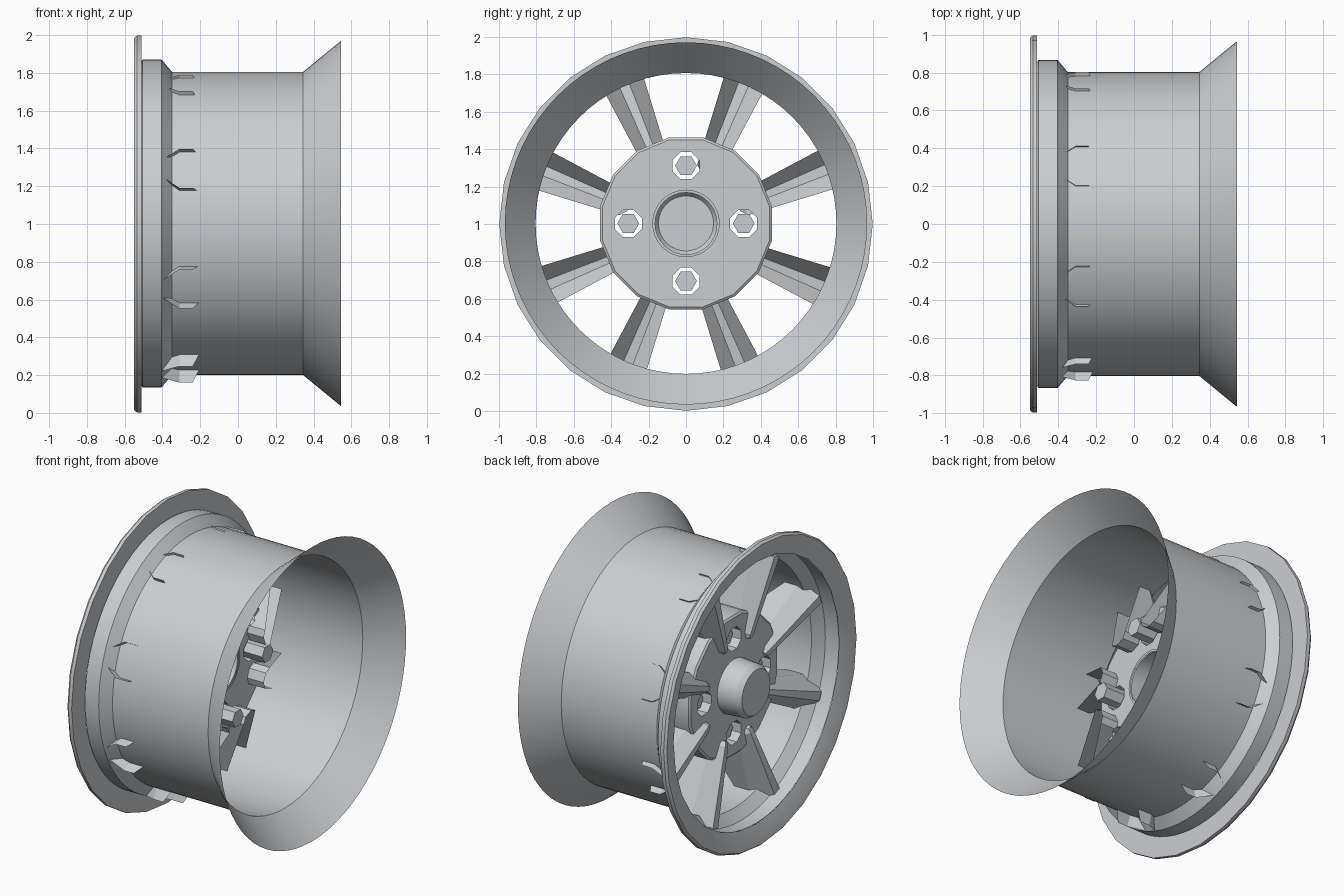
import bpy, bmesh
from math import cos, sin, pi, radians

cube = bpy.data.objects.get("Cube")
if cube:
    bpy.data.objects.remove(cube, do_unlink=True)

CENTRE_Z = 1.003

metal = bpy.data.materials.new("light_grey_metal")
metal.use_nodes = True
metal.diffuse_color = (0.6, 0.62, 0.64, 1)
metal.node_tree.nodes["Principled BSDF"].inputs["Base Color"].default_value = metal.diffuse_color


def finish(name, bm, angle=30, normals=True):
    """Turn a bmesh into a shaded object."""
    if normals:
        bmesh.ops.recalc_face_normals(bm, faces=bm.faces)
    mesh = bpy.data.meshes.new(name)
    bm.to_mesh(mesh)
    bm.free()
    obj = bpy.data.objects.new(name, mesh)
    bpy.context.collection.objects.link(obj)
    mesh.materials.append(metal)
    bpy.ops.object.select_all(action='DESELECT')
    obj.select_set(True)
    bpy.context.view_layer.objects.active = obj
    bpy.ops.object.shade_smooth_by_angle(angle=radians(angle))
    return obj


def ring(bm, x, r, sides, y=0, z=CENTRE_Z, turn=0):
    return [bm.verts.new((x, y + r * cos(2 * pi * i / sides + turn),
                          z + r * sin(2 * pi * i / sides + turn))) for i in range(sides)]


def bridge(bm, a, b):
    n = len(a)
    for i in range(n):
        bm.faces.new((a[i], a[(i + 1) % n], b[(i + 1) % n], b[i]))


def lathe(bm, profile, sides, cap_start=False, cap_end=False, loop=False, **place):
    """Revolve (x, radius) points about an axis parallel to x."""
    rings = [ring(bm, x, r, sides, **place) for x, r in profile]
    for a, b in zip(rings, rings[1:]):
        bridge(bm, a, b)
    if loop:
        bridge(bm, rings[-1], rings[0])
    if cap_start:
        bm.faces.new(rings[0])
    if cap_end:
        bm.faces.new(rings[-1])


# Barrel with stepped outer seat and flared inner end
bm = bmesh.new()
lathe(bm, [(-.51, .86), (-.505, .868), (-.405, .868), (-.35, .803),
           (.345, .803), (.545, .967)], 72)
finish("barrel", bm, 20)

# Outer lip
bm = bmesh.new()
lathe(bm, [(-.512, .86), (-.545, .955), (-.55, .985), (-.535, .997), (-.512, .997)],
      28, loop=True, z=1.0)
finish("outer_lip", bm, 20)

# Four bolt positions around the hub
bolts = [(.308 * cos(k * pi / 2), CENTRE_Z + .308 * sin(k * pi / 2)) for k in range(4)]

# Hub block with octagonal bolt holes and a centre bore
bm = bmesh.new()
lathe(bm, [(-.35, .455), (-.34, .468), (-.13, .468), (-.12, .455)], 16,
      cap_start=True, cap_end=True, turn=pi / 16)
hub = finish("hub_block", bm)

bm = bmesh.new()
for y, z in bolts:
    lathe(bm, [(-.6, .078), (.2, .078)], 8, cap_start=True, cap_end=True, y=y, z=z, turn=pi / 8)
lathe(bm, [(-.6, .168), (.2, .168)], 32, cap_start=True, cap_end=True)
cutter = finish("hub_cutter", bm)
cutter.hide_render = True

cut = hub.modifiers.new("holes", 'BOOLEAN')
cut.operation = 'DIFFERENCE'
cut.solver = 'EXACT'
cut.object = cutter
bpy.ops.object.select_all(action='DESELECT')
hub.select_set(True)
bpy.context.view_layer.objects.active = hub
bpy.ops.object.modifier_apply(modifier=cut.name)
bpy.data.objects.remove(cutter, do_unlink=True)
bpy.ops.object.shade_smooth_by_angle(angle=radians(30))

# Centre cap, hollow from behind
bm = bmesh.new()
lathe(bm, [(-.11, .165), (-.11, .18), (-.36, .176), (-.48, .168), (-.51, .147)], 32, cap_end=True)
finish("centre_cap", bm)

# Hexagonal bolts
bm = bmesh.new()
for y, z in bolts:
    lathe(bm, [(-.3, .058), (0, .058)], 6, cap_start=True, cap_end=True, y=y, z=z)
finish("hex_bolts", bm)

# Spokes: folded channels, each station = distance, half width, ridge half width, back, shoulder, ridge x
STATIONS = [(.315, .03, .012, .0, -.31, -.37),
            (.345, .065, .016, .0, -.31, -.38),
            (.835, .112, .028, -.24, -.31, -.43)]
bm = bmesh.new()
for k in range(8):
    a = radians(22.5 + 45 * k)
    rows = []
    for d, w, rw, back, shoulder, ridge in STATIONS:
        section = [(-w, back), (-w, shoulder), (-rw, ridge), (rw, ridge), (w, shoulder), (w, back)]
        rows.append([bm.verts.new((x, -.012 + d * cos(a) - t * sin(a),
                                   .975 + d * sin(a) + t * cos(a))) for t, x in section])
    for p, q in zip(rows, rows[1:]):
        for i in range(5):
            bm.faces.new((p[i], p[i + 1], q[i + 1], q[i]))
    bm.faces.new(rows[0])
finish("spokes", bm, 20)
